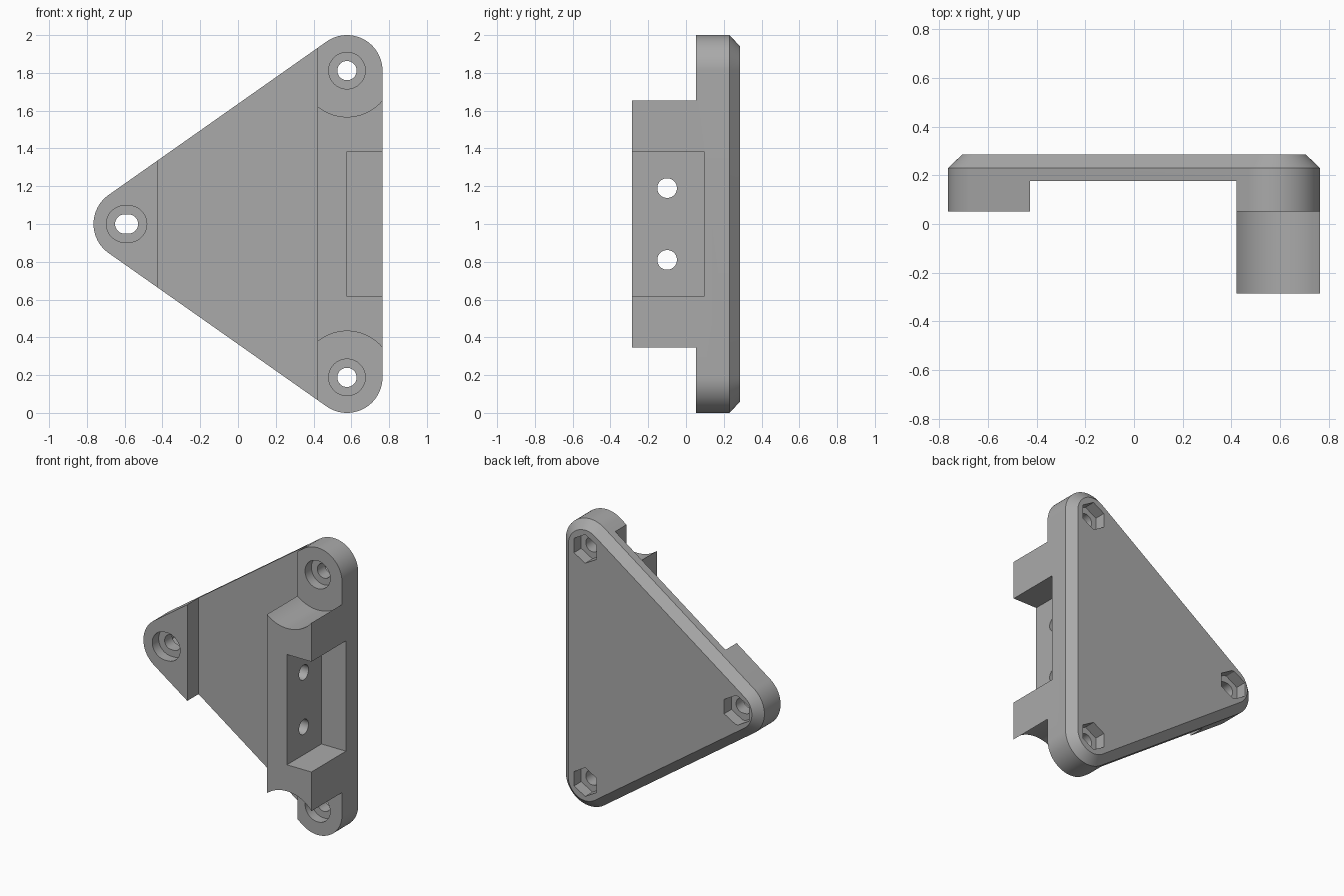
import bpy, bmesh, math
from mathutils import Vector
from mathutils.geometry import convex_hull_2d

if "Cube" in bpy.data.objects:
    bpy.data.objects.remove(bpy.data.objects["Cube"])

grey = bpy.data.materials.new("plain grey")
grey.use_nodes = True
colour = (0.4, 0.4, 0.4, 1)
grey.diffuse_color = colour
grey.node_tree.nodes["Principled BSDF"].inputs["Base Color"].default_value = colour

# Frame positions
RIGHT, TOP = 0.577, 1.812
CORNERS = [(RIGHT, TOP), (RIGHT, 2 - TOP), (-RIGHT, 1)]
FRONT, PAD, PLATE, CHAMFER, BACK = -0.285, 0.052, 0.176, 0.23, 0.285


def ring(cx, cz, r, sides=64, turn=0.0):
    return [Vector((cx + r * math.cos(turn + math.tau * i / sides),
                    cz + r * math.sin(turn + math.tau * i / sides)))
            for i in range(sides)]


def slot(cx, cz, r, stretch, sides=48, turn=0.0):
    pts = ring(cx - stretch, cz, r, sides, turn)
    if stretch:
        pts += ring(cx + stretch, cz, r, sides, turn)
        pts = [pts[i] for i in convex_hull_2d(pts)]
    return pts


def loft(name, sections, place):
    """Closed solid through equal-length sections [(depth, points), ...]."""
    bm = bmesh.new()
    loops = [[bm.verts.new(place(p[0], p[1], d)) for p in pts] for d, pts in sections]
    for a, b in zip(loops, loops[1:]):
        for i in range(len(a)):
            j = (i + 1) % len(a)
            bm.faces.new((a[i], a[j], b[j], b[i]))
    bm.faces.new(loops[0])
    bm.faces.new(loops[-1])
    bmesh.ops.recalc_face_normals(bm, faces=bm.faces)
    mesh = bpy.data.meshes.new(name)
    bm.to_mesh(mesh)
    bm.free()
    obj = bpy.data.objects.new(name, mesh)
    mesh.materials.append(grey)
    bpy.context.collection.objects.link(obj)
    return obj


def along_y(a, b, d): return (a, d, b)
def along_z(a, b, d): return (a, b, d)
def along_x(a, b, d): return (d, a, b)


# Rounded triangular body with a chamfered back edge
def outline(r):
    return [p for c in CORNERS for p in ring(*c, r)]


order = convex_hull_2d(outline(0.188))
full = [outline(0.188)[i] for i in order]
inset = [outline(0.130)[i] for i in order]
bracket = loft("triangular_bracket",
               [(FRONT, full), (CHAMFER, full), (BACK, inset)], along_y)

cutters = []

# Stepped front cut, leaving the left pad, the thin plate and the right rail
step = [(-1, -1), (0.422, -1), (0.422, PLATE), (-0.427, PLATE), (-0.427, PAD), (-1, PAD)]
cutters.append(loft("step_cutter", [(-1, step), (3, step)], along_z))

# Round clearance above each screw on the rail
for x, z in CORNERS[:2]:
    clear = ring(x, z, 0.245, 96)
    cutters.append(loft("clearance_cutter", [(-1, clear), (PAD, clear)], along_y))

# Open recess in the right side of the rail
recess = [(0.577, 0.617), (1, 0.617), (1, 1.385), (0.577, 1.385)]
cutters.append(loft("recess_cutter", [(-1, recess), (0.095, recess)], along_y))

# Two cross holes through the recess wall
for z in (0.81, 1.19):
    hole = ring(-0.1, z, 0.052, 48)
    cutters.append(loft("cross_hole_cutter", [(0.2, hole), (0.7, hole)], along_x))

# Screw hole, front counterbore and hexagonal nut pocket at each corner
for x, z in CORNERS:
    stretch = 0.0 if x > 0 else 0.01
    x = x if x > 0 else x - 0.013
    for name, r, sides, turn, lo, hi in (
            ("screw_hole", 0.051, 48, 0, -0.1, 1),
            ("counterbore", 0.097, 48, 0, -0.1, PAD + 0.07),
            ("nut_pocket", 0.1, 6, math.pi / 6, BACK - 0.08, 1)):
        shape = slot(x, z, r, stretch, sides, turn)
        cutters.append(loft(name + "_cutter", [(lo, shape), (hi, shape)], along_y))

for c in cutters:
    c.hide_render = True
    mod = bracket.modifiers.new(c.name, "BOOLEAN")
    mod.operation = "DIFFERENCE"
    mod.solver = "EXACT"
    mod.object = c

# Bake the cuts and drop the cutters
bpy.context.view_layer.update()
graph = bpy.context.evaluated_depsgraph_get()
baked = bpy.data.meshes.new_from_object(bracket.evaluated_get(graph))
bracket.modifiers.clear()
bracket.data = baked
for c in cutters:
    bpy.data.objects.remove(c)
baked.materials.clear()
baked.materials.append(grey)

# Smooth round walls, crisp edges
bpy.ops.object.select_all(action="DESELECT")
bracket.select_set(True)
bpy.context.view_layer.objects.active = bracket
bpy.ops.object.shade_smooth_by_angle(angle=math.radians(25))
